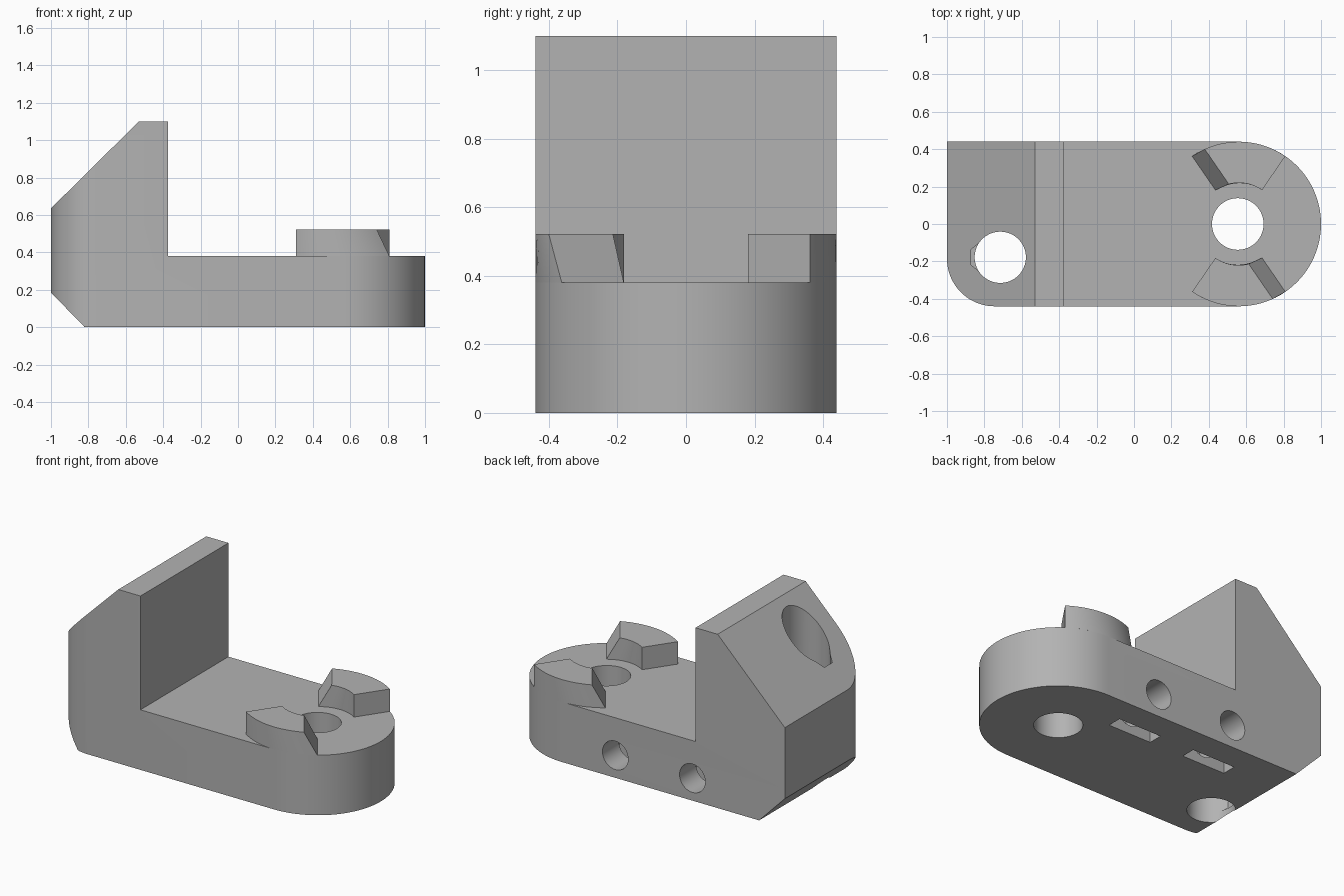
import bpy, bmesh
from math import sin, cos, asin, radians, pi

cube = bpy.data.objects.get("Cube")
if cube:
    bpy.data.objects.remove(cube)

grey = bpy.data.materials.new("plain grey")
grey.use_nodes = True
colour = (0.45, 0.45, 0.45, 1)
grey.diffuse_color = colour
grey.node_tree.nodes["Principled BSDF"].inputs["Base Color"].default_value = colour


def loft(name, start, end):
    """Solid between two matching loops of 3D points."""
    bm = bmesh.new()
    a = [bm.verts.new(p) for p in start]
    b = [bm.verts.new(p) for p in end]
    bm.faces.new(a)
    bm.faces.new(b)
    for i in range(len(a)):
        j = (i + 1) % len(a)
        bm.faces.new((a[i], a[j], b[j], b[i]))
    bmesh.ops.recalc_face_normals(bm, faces=bm.faces)
    mesh = bpy.data.meshes.new(name)
    bm.to_mesh(mesh)
    bm.free()
    obj = bpy.data.objects.new(name, mesh)
    bpy.context.collection.objects.link(obj)
    mesh.materials.append(grey)
    return obj


def prism_z(name, pts, low, high):
    return loft(name, [(x, y, low) for x, y in pts], [(x, y, high) for x, y in pts])


def prism_y(name, pts, near, far):
    return loft(name, [(x, near, z) for x, z in pts], [(x, far, z) for x, z in pts])


def arc(cx, cy, r, a0, a1, n):
    return [(cx + r * cos(radians(a0 + (a1 - a0) * i / n)),
             cy + r * sin(radians(a0 + (a1 - a0) * i / n))) for i in range(n + 1)]


def circle(cx, cy, r, n=64):
    return arc(cx, cy, r, 0, 360, n)[:-1]


def activate(obj):
    bpy.ops.object.select_all(action='DESELECT')
    obj.select_set(True)
    bpy.context.view_layer.objects.active = obj


def combine(obj, cutter, operation='DIFFERENCE'):
    activate(obj)
    mod = obj.modifiers.new("cut", 'BOOLEAN')
    mod.operation, mod.solver, mod.object = operation, 'EXACT', cutter
    bpy.ops.object.modifier_apply(modifier=mod.name)
    bpy.data.objects.remove(cutter)


HALF, PIVOT, DECK = 0.44, 0.56, 0.38

# L-shaped bracket: side profile trimmed by the rounded plan outline
body = prism_y("bracket_body", [
    (-0.82, 0), (1.1, 0), (1.1, DECK), (-0.375, DECK), (-0.375, 1.1),
    (-0.53, 1.1), (-1, 0.635), (-1, 0.185)], -0.6, 0.6)
outline = (arc(PIVOT, 0, HALF, -90, 90, 48) + [(-1.0, HALF)]
           + arc(-0.745, -0.185, 0.255, 180, 270, 20))
combine(body, prism_z("plan_outline", outline, -0.2, 1.3), 'INTERSECT')

# Vertical through holes, with a small relief beside the rear one
combine(body, prism_z("pivot_hole", circle(0.555, 0, 0.138), -0.2, 1.3))
combine(body, prism_z("wall_hole", circle(-0.715, -0.178, 0.137), -0.2, 1.3))
combine(body, prism_z("wall_hole_relief", [
    (-0.80, -0.08), (-0.872, -0.137), (-0.872, -0.218), (-0.80, -0.275)], 0.07, 1.3))

# Blind screw holes in the back, each with a nut slot open at the bottom
for x in (0.187, -0.353):
    combine(body, prism_y("screw_hole", circle(x, 0.142, 0.09, 40), 0.05, 0.6))
    combine(body, prism_y("nut_slot", [
        (x - 0.15, -0.1), (x + 0.15, -0.1), (x + 0.15, 0.228),
        (x, 0.315), (x - 0.15, 0.228)], 0.185, 0.275))


# Two coupling teeth, each with one upright side and one sloped side
def tooth_loop(turn, inset, z):
    loop = []
    for r, flip in ((HALF, False), (0.22, True)):
        side = arc(PIVOT, 0, r, turn + 55.5, turn + 124.5 - asin(inset / r) * 180 / pi, 20)
        loop += side[::-1] if flip else side
    return [(x, y, z) for x, y in loop]


teeth = [loft(name, tooth_loop(turn, 0, DECK), tooth_loop(turn, 0.077, 0.522))
         for name, turn in (("back_tooth", 0), ("front_tooth", 180))]

for obj in [body] + teeth:
    activate(obj)
    bpy.ops.object.shade_smooth_by_angle(angle=radians(25))
